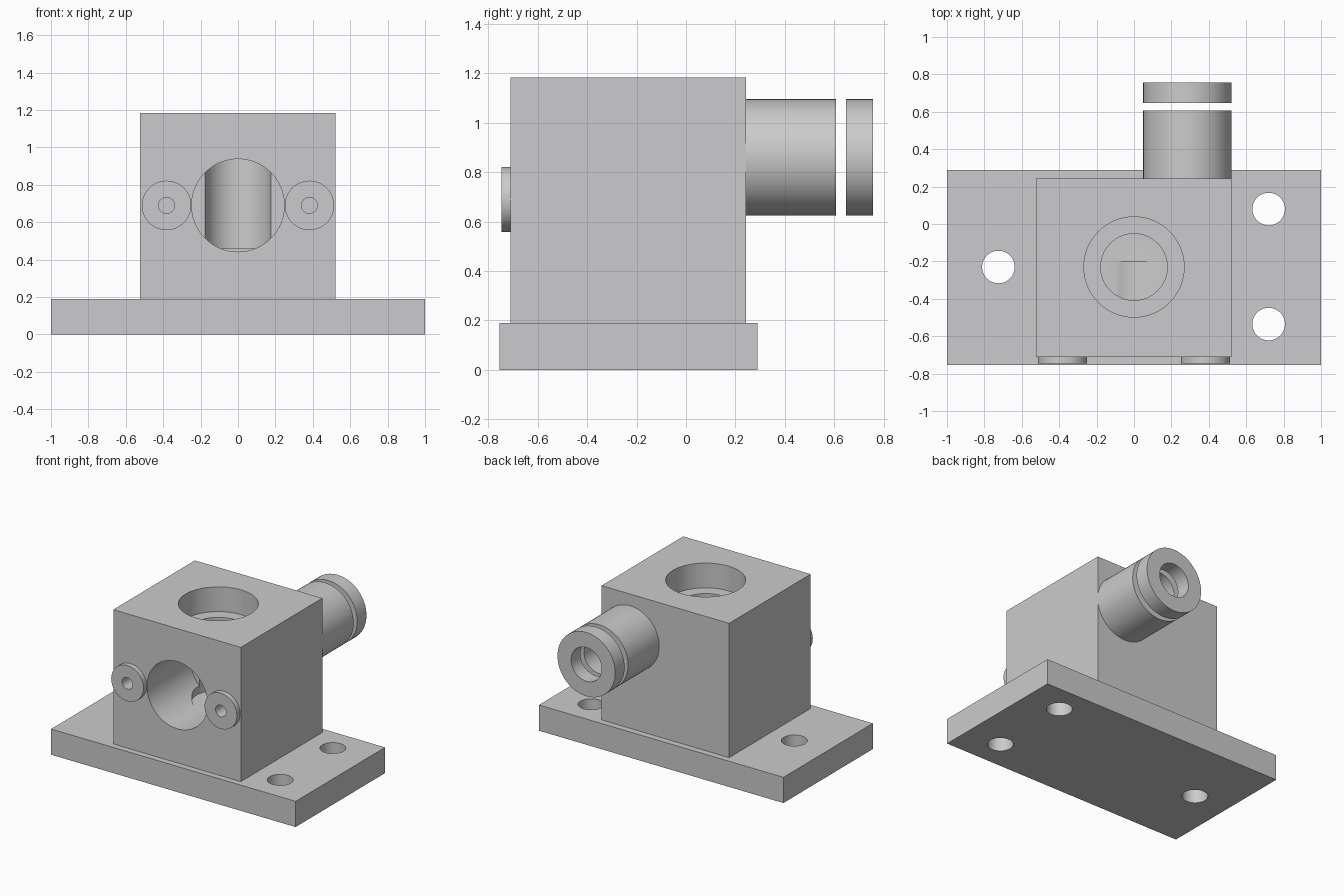
import bpy
import math

if "Cube" in bpy.data.objects:
    bpy.data.objects.remove(bpy.data.objects["Cube"])

grey = bpy.data.materials.new("light_grey")
grey.diffuse_color = (0.6, 0.6, 0.61, 1)
grey.use_nodes = True
grey.node_tree.nodes["Principled BSDF"].inputs["Base Color"].default_value = grey.diffuse_color


def box(name, x0, x1, y0, y1, z0, z1):
    bpy.ops.mesh.primitive_cube_add(
        size=1, location=((x0 + x1) / 2, (y0 + y1) / 2, (z0 + z1) / 2))
    ob = bpy.context.object
    ob.name = name
    ob.scale = (x1 - x0, y1 - y0, z1 - z0)
    bpy.ops.object.transform_apply(location=False, rotation=False, scale=True)
    ob.data.materials.append(grey)
    return ob


def cyl(name, axis, a, b, start, end, radius):
    """Cylinder along y at (x=a, z=b), or along z at (x=a, y=b)."""
    mid = (start + end) / 2
    along_y = axis == "y"
    bpy.ops.mesh.primitive_cylinder_add(
        vertices=64, radius=radius, depth=end - start,
        location=(a, mid, b) if along_y else (a, b, mid),
        rotation=(math.pi / 2 if along_y else 0, 0, 0))
    ob = bpy.context.object
    ob.name = name
    ob.data.materials.append(grey)
    return ob


def drill(target, *hole):
    """Cut a round hole and discard the cutter."""
    cutter = cyl("hole_cutter", *hole)
    cutter.hide_render = True
    mod = target.modifiers.new("hole", "BOOLEAN")
    mod.operation = "DIFFERENCE"
    mod.solver = "EXACT"
    mod.object = cutter
    bpy.context.view_layer.objects.active = target
    bpy.ops.object.modifier_apply(modifier=mod.name)
    bpy.data.objects.remove(cutter, do_unlink=True)


# Mounting plate with three bolt holes
plate = box("base_plate", -1, 1, -0.755, 0.29, 0, 0.19)
for x, y in ((-0.725, -0.23), (0.72, 0.08), (0.72, -0.535)):
    drill(plate, "z", x, y, -0.1, 0.3, 0.087)

# Valve block: front bore, vertical bore and its wider counterbore
block = box("valve_block", -0.523, 0.52, -0.71, 0.243, 0.19, 1.183)
drill(block, "y", 0, 0.69, -0.8, -0.2, 0.248)
drill(block, "z", 0, -0.23, 0.46, 1.3, 0.178)
drill(block, "z", 0, -0.23, 1.0, 1.3, 0.268)

# Rear pipe and the loose end ring in line with it
pipe = cyl("rear_pipe", "y", 0.285, 0.86, 0.243, 0.607, 0.236)
ring = cyl("pipe_end_ring", "y", 0.285, 0.86, 0.648, 0.757, 0.236)
for part in (pipe, ring):
    drill(part, "y", 0.285, 0.86, 0.2, 0.8, 0.125)

# Front bosses with small screw holes, either side of the bore
bosses = []
for side, sx in (("left", -1), ("right", 1)):
    boss = cyl("front_boss_" + side, "y", sx * 0.382, 0.69, -0.747, -0.71, 0.132)
    drill(boss, "y", sx * 0.382, 0.69, -0.8, -0.6, 0.043)
    drill(block, "y", sx * 0.382, 0.69, -0.8, -0.5, 0.043)
    bosses.append(boss)

# Smooth round walls, crisp edges
for ob in [plate, block, pipe, ring] + bosses:
    bpy.ops.object.select_all(action="DESELECT")
    ob.select_set(True)
    bpy.context.view_layer.objects.active = ob
    bpy.ops.object.shade_smooth_by_angle(angle=math.radians(30))
